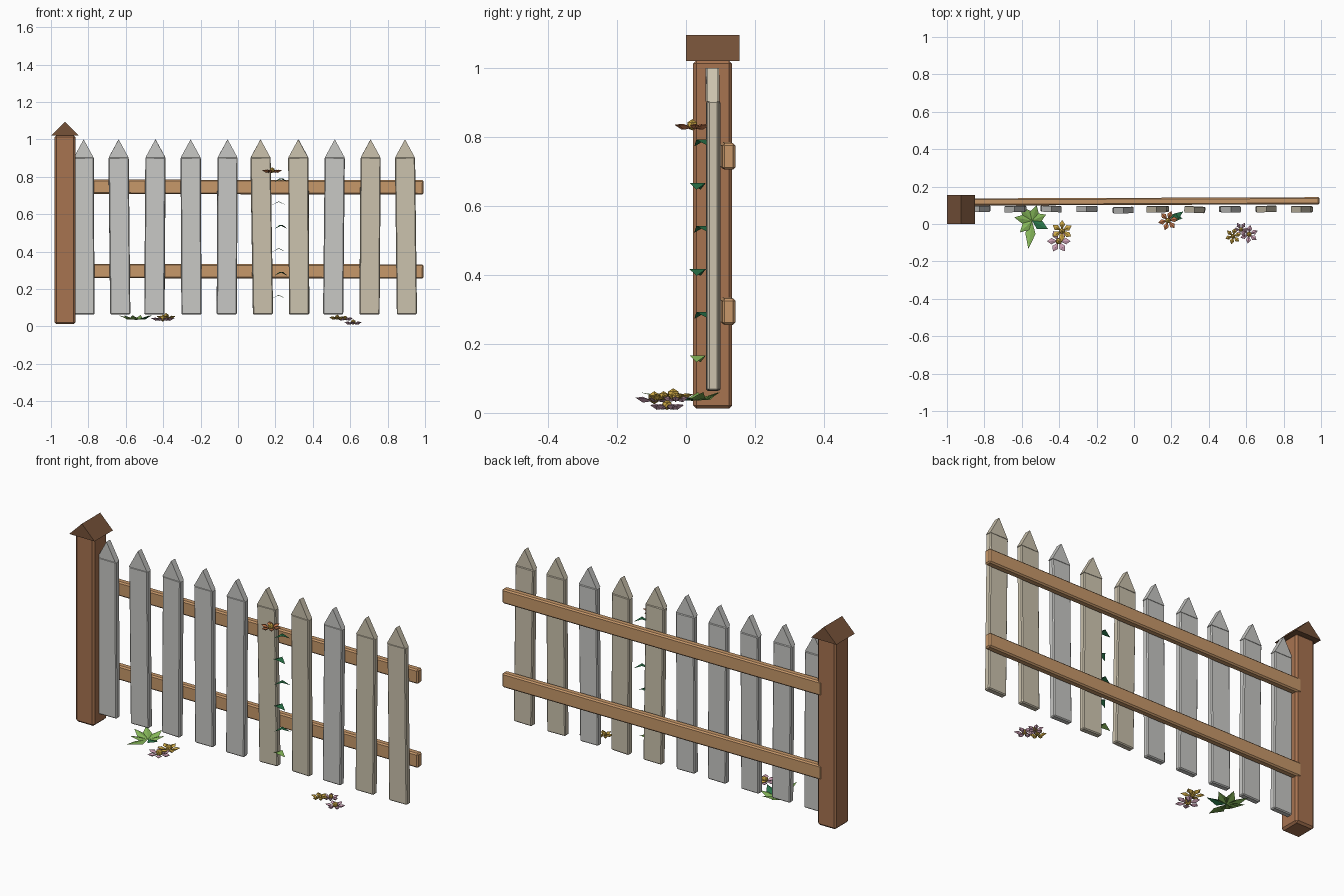
import bpy, bmesh, math
from mathutils import Vector, Matrix

if "Cube" in bpy.data.objects:
    bpy.data.objects.remove(bpy.data.objects["Cube"])


def mat(name, r, g, b):
    m = bpy.data.materials.new(name)
    lin = [((c / 255 + 0.055) / 1.055) ** 2.4 for c in (r, g, b)]
    m.diffuse_color = (*lin, 1)
    m.use_nodes = True
    m.node_tree.nodes["Principled BSDF"].inputs["Base Color"].default_value = m.diffuse_color
    return m


POST = mat("post brown", 167, 115, 80)
CAP = mat("dark brown", 118, 82, 57)
RAIL = mat("rail tan", 199, 152, 106)
GREY = mat("weathered grey", 200, 200, 197)
CREAM = mat("cream wood", 203, 194, 173)
LIGHT = mat("light green", 135, 185, 90)
DARK = mat("dark green", 40, 115, 72)
YELLOW = mat("yellow", 208, 170, 70)
PINK = mat("dusty pink", 205, 160, 180)
ORANGE = mat("orange", 196, 120, 75)


def make(name, bm, mats, recalc=True):
    if recalc:
        bmesh.ops.recalc_face_normals(bm, faces=bm.faces)
    me = bpy.data.meshes.new(name)
    bm.to_mesh(me)
    bm.free()
    for m in mats:
        me.materials.append(m)
    ob = bpy.data.objects.new(name, me)
    bpy.context.collection.objects.link(ob)
    return ob


def box(bm, size, center, bevel):
    r = bmesh.ops.create_cube(bm, size=1)
    for v in r["verts"]:
        v.co = Vector(a * b + c for a, b, c in zip(v.co, size, center))
    edges = list({e for v in r["verts"] for e in v.link_edges})
    bmesh.ops.bevel(bm, geom=edges, offset=bevel, segments=1, affect='EDGES')


def gable(bm, w, d, h, cx, cy, z):
    # triangular prism with its ridge running along y
    ends = []
    for y in (cy - d / 2, cy + d / 2):
        ends.append([bm.verts.new(p) for p in
                     ((cx - w / 2, y, z), (cx + w / 2, y, z), (cx, y, z + h))])
    a, b = ends
    bm.faces.new(a)
    bm.faces.new(b[::-1])
    for i in range(3):
        j = (i + 1) % 3
        bm.faces.new((a[j], a[i], b[i], b[j]))


# Post and its gabled cap
bm = bmesh.new()
box(bm, (0.11, 0.114, 1.01), (-0.925, 0.077, 0.517), 0.01)
make("post", bm, [POST])
bm = bmesh.new()
gable(bm, 0.15, 0.155, 0.075, -0.925, 0.077, 1.02)
make("post_cap", bm, [CAP])

# Two rails, very slightly out of true
for name, z in (("lower_rail", 0.295), ("upper_rail", 0.745)):
    bm = bmesh.new()
    box(bm, (1.89, 0.038, 0.077), (0, 0, 0), 0.007)
    ob = make(name, bm, [RAIL])
    ob.location = (0.047, 0.121, z)
    ob.rotation_euler = (0, math.radians(0.1), math.radians(0.2))

# Pickets: x centre, y centre, lean in degrees, twist in degrees, colour
pickets = [(-0.823, 0.082, -0.3, 0, GREY), (-0.634, 0.081, -0.6, 1, GREY),
           (-0.444, 0.082, 0.4, -2, GREY), (-0.251, 0.081, -0.3, 0, GREY),
           (-0.058, 0.075, 0.3, 1, GREY), (0.127, 0.080, -0.9, 1, CREAM),
           (0.325, 0.078, -0.3, -3, CREAM), (0.513, 0.080, 0.6, 0, GREY),
           (0.706, 0.081, 0.4, 1, CREAM), (0.898, 0.079, -0.7, 0, CREAM)]
for i, (x, y, lean, twist, m) in enumerate(pickets):
    bm = bmesh.new()
    box(bm, (0.108, 0.033, 0.84), (0, 0, 0), 0.005)
    ob = make(f"picket_{i + 1}", bm, [m])
    ob.location = (x, y, 0.484)
    ob.rotation_euler = (0, math.radians(lean), math.radians(twist))
    bm = bmesh.new()
    gable(bm, 0.106, 0.032, 0.097, 0, 0, 0)
    ob = make(f"picket_tip_{i + 1}", bm, [m])
    ob.location = (x + 0.42 * math.sin(math.radians(lean)), y - 0.002, 0.903)
    ob.rotation_euler = (0, 0, math.radians(twist))


def leaf(bm, base, tip, width, droop, idx):
    # folded diamond: straight midrib, drooping sides
    base, tip = Vector(base), Vector(tip)
    d = tip - base
    side = Vector((-d.y, d.x, 0)).normalized() * width / 2
    mid = base + d * 0.45 - Vector((0, 0, droop))
    vb, vt = bm.verts.new(base), bm.verts.new(tip)
    vl, vr = bm.verts.new(mid + side), bm.verts.new(mid - side)
    for f in (bm.faces.new((vb, vt, vl)), bm.faces.new((vb, vr, vt))):
        f.material_index = idx


# Climbing leaves between two pickets
bm = bmesh.new()
for i in range(6):
    z = 0.167 + i * 0.125
    big = i % 2 == 0
    leaf(bm, (0.222, 0.058, z), (0.215 if big else 0.24, 0.01 if big else 0.03, z),
         0.08, 0.02, 0 if i == 0 else 1)
make("vine_leaves", bm, [LIGHT, DARK], False)

# Leafy tuft at the foot of the fence
bm = bmesh.new()
tips = [(-0.565, -0.134), (-0.64, 0.035), (-0.61, 0.095), (-0.52, 0.1),
        (-0.46, -0.027), (-0.61, -0.045), (-0.47, 0.05)]
for i, (x, y) in enumerate(tips):
    leaf(bm, (-0.545, 0.018, 0.035), (x, y, 0.06), 0.055, 0.008, 1 if i in (4,) else 0)
make("leaf_tuft", bm, [LIGHT, DARK], False)


def flower(name, x, y, z, radius, petal, spin=0.0):
    bm = bmesh.new()
    n = 6
    for k in range(n):
        rot = Matrix.Rotation(spin + k * math.tau / n, 3, 'Z')
        r = radius
        pts = [(0.1 * r, 0, 0), (0.62 * r, 0.27 * r, 0.008), (r, 0, 0.010),
               (0.62 * r, -0.27 * r, 0.008), (0.6 * r, 0, 0.013), (0.6 * r, 0, -0.004)]
        v = [bm.verts.new(rot @ Vector(p)) for p in pts]
        for i in range(4):
            j = (i + 1) % 4
            bm.faces.new((v[i], v[j], v[4]))
            bm.faces.new((v[j], v[i], v[5]))
    # yellow centre
    c = bmesh.ops.create_icosphere(bm, subdivisions=1, radius=0.3 * radius,
                                   matrix=Matrix.Translation((0, 0, 0.01)))
    for f in {f for w in c["verts"] for f in w.link_faces}:
        f.material_index = 1
    ob = make(name, bm, [petal, YELLOW])
    ob.location = (x, y, z)


# Flowers: one on the vine, two small clusters on the ground
flower("vine_flower", 0.182, 0.018, 0.825, 0.054, ORANGE, 0.2)
flower("left_flower_back", -0.385, -0.037, 0.044, 0.058, YELLOW, 0.5)
flower("left_flower_front", -0.402, -0.092, 0.034, 0.063, PINK, 0.0)
flower("right_flower_a", 0.53, -0.065, 0.04, 0.044, YELLOW, 0.3)
flower("right_flower_b", 0.572, -0.03, 0.035, 0.042, PINK, 0.0)
flower("right_flower_c", 0.615, -0.055, 0.013, 0.05, PINK, 0.4)
